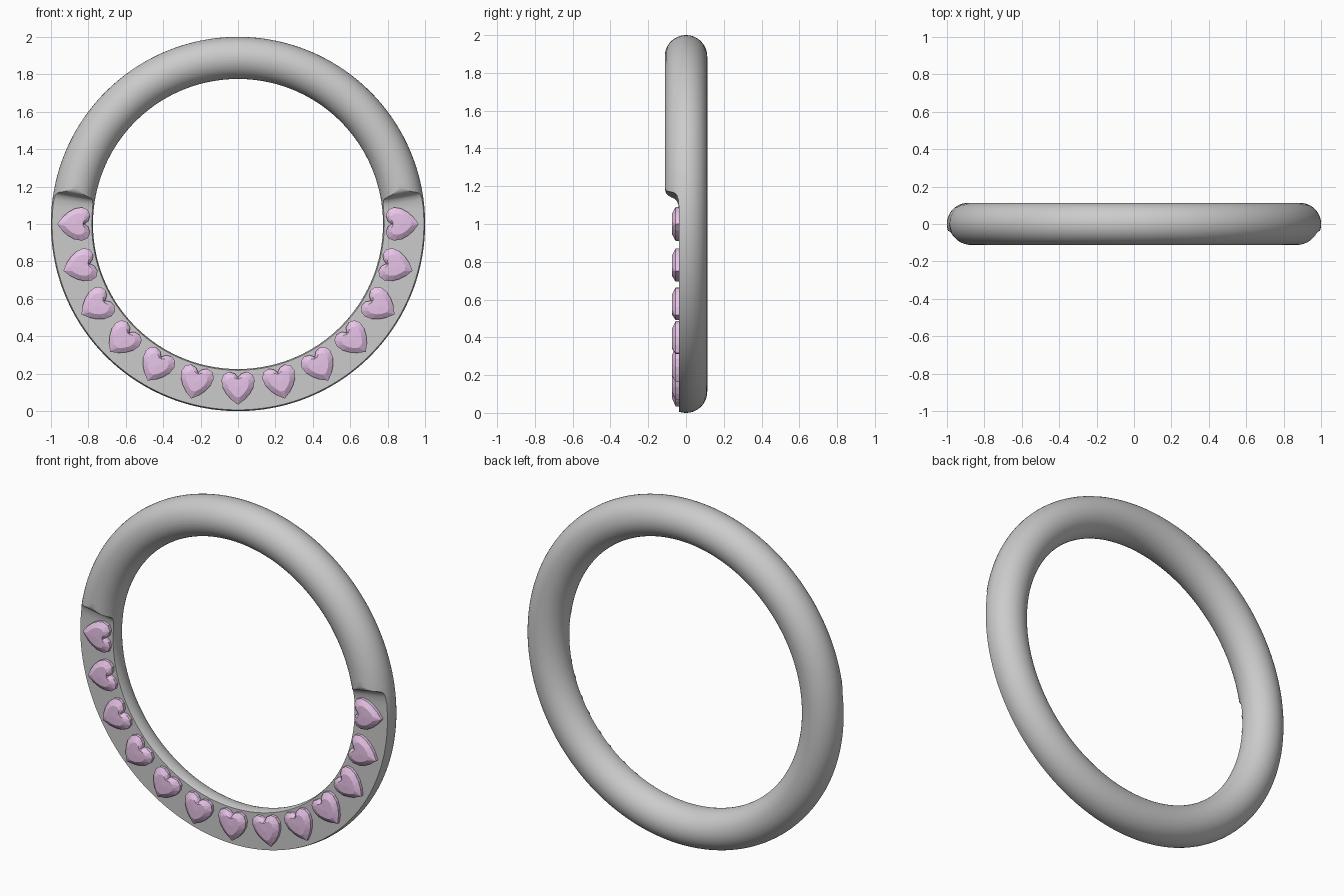
import bpy, bmesh
from math import sin, cos, acos, pi, radians, sqrt

if "Cube" in bpy.data.objects:
    bpy.data.objects.remove(bpy.data.objects["Cube"])

MAJOR, MINOR, FLAT = 0.8875, 0.1125, 0.038


def make_object(name, bm, mat=None):
    bmesh.ops.recalc_face_normals(bm, faces=bm.faces[:])
    me = bpy.data.meshes.new(name)
    bm.to_mesh(me)
    bm.free()
    ob = bpy.data.objects.new(name, me)
    bpy.context.collection.objects.link(ob)
    if mat:
        me.materials.append(mat)
    return ob


# Front depth of the ring as a function of degrees above horizontal (rounded step)
STEP = [(5.5, FLAT), (7.5, 0.041), (9, 0.049), (9.7, 0.062), (10.2, 0.082),
        (10.6, 0.098), (11.2, 0.107), (12.2, 0.1123)]


def section(c):
    """Circle cut off by a flat front at y = -c, as (radius, y) points."""
    a0 = acos(c / MINOR)
    half = sqrt(MINOR ** 2 - c ** 2)
    arc_n, flat_n = 40, 8
    pts = []
    for i in range(arc_n + 1):
        a = a0 + (2 * pi - 2 * a0) * i / arc_n
        pts.append((MAJOR + MINOR * sin(a), -MINOR * cos(a)))
    for i in range(1, flat_n):
        pts.append((MAJOR + half * (2 * i / flat_n - 1), -c))
    return pts


# Ring: section swept round, half the angles mirrored to the left
right = [(-90 + 95.5 * i / 48, FLAT) for i in range(48)] + STEP
right += [(12.2 + 77.8 * i / 40, 0.1123) for i in range(1, 41)]
stations = right + [(180 - a, c) for a, c in reversed(right[1:-1])]
bm = bmesh.new()
rings = []
for deg, c in stations:
    t = radians(deg)
    rings.append([bm.verts.new((r * cos(t), y, 1 + r * sin(t))) for r, y in section(c)])
for k, ra in enumerate(rings):
    rb = rings[(k + 1) % len(rings)]
    n = len(ra)
    for j in range(n):
        bm.faces.new((ra[j], ra[(j + 1) % n], rb[(j + 1) % n], rb[j]))
ring = make_object("ring_band", bm)
bpy.context.view_layer.objects.active = ring
ring.select_set(True)
bpy.ops.object.shade_smooth_by_angle(angle=radians(35))

# Heart outline: (across, outward) half profile, mirrored
half = [(0, -0.066), (0.018, -0.086), (0.048, -0.095), (0.076, -0.082), (0.089, -0.052),
        (0.083, -0.014), (0.062, 0.024), (0.034, 0.055), (0, 0.081)]
outline = half + [(-u, v) for u, v in reversed(half[1:-1])]
pink = bpy.data.materials.new("pink_gem")
pink.diffuse_color = (0.8, 0.55, 0.8, 1)
pink.use_nodes = True
pink.node_tree.nodes["Principled BSDF"].inputs["Base Color"].default_value = pink.diffuse_color


def heart_gem(name, deg):
    t = radians(deg)
    bm = bmesh.new()

    def vert(u, v, y):
        r = 0.885 + v
        return bm.verts.new((r * cos(t) - u * sin(t), y, 1 + r * sin(t) + u * cos(t)))

    n = len(outline)
    base = [vert(u, v, -0.034) for u, v in outline]
    girdle = [vert(u, v, -0.055) for u, v in outline]
    table = []
    for i in range(n):
        (u0, v0), (u1, v1) = outline[i], outline[(i + 1) % n]
        table.append(vert(0.66 * (u0 + u1) / 2, -0.018 + 0.66 * ((v0 + v1) / 2 + 0.018), -0.073))
    centre = vert(0, -0.012, -0.075)
    for i in range(n):
        j = (i + 1) % n
        bm.faces.new((base[i], base[j], girdle[j], girdle[i]))
        bm.faces.new((girdle[i], girdle[j], table[i]))
        bm.faces.new((girdle[j], table[j], table[i]))
        bm.faces.new((table[i], table[j], centre))
    bm.faces.new(base)
    make_object(name, bm, pink)


# Thirteen gems along the lower half, points facing outward
for k in range(13):
    heart_gem(f"heart_gem_{k + 1}", -180 + 15 * k)
